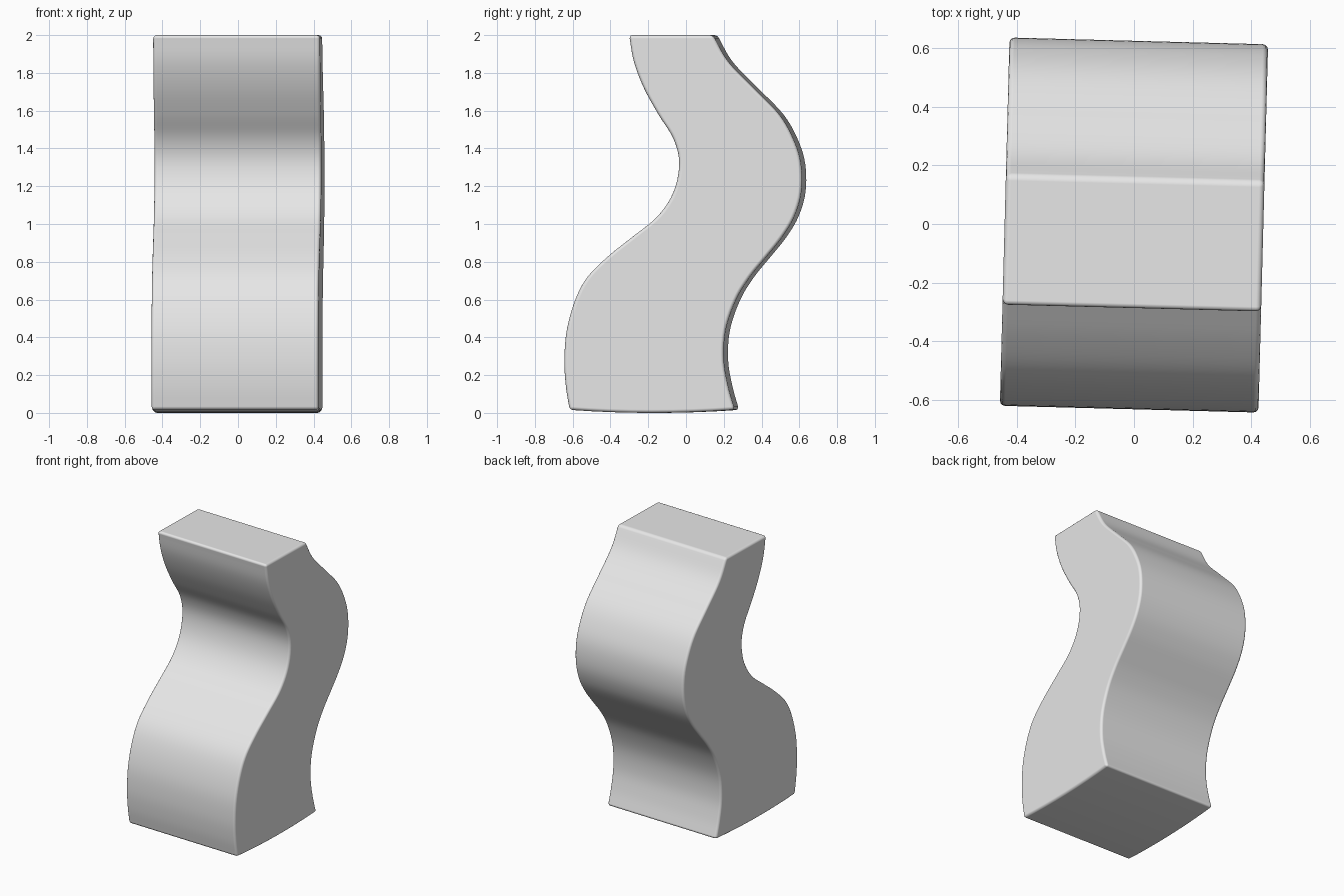
import bpy, bmesh, math
from mathutils import Vector, Matrix

cube = bpy.data.objects.get("Cube")
if cube:
    bpy.data.objects.remove(cube, do_unlink=True)

HALF_WIDTH = 0.442
STEPS = 5      # smooth rows between profile stations
COLUMNS = 8    # divisions from front to back

# Profile stations: height, front depth, back depth
stations = [Vector(s) for s in (
    (0.016, -0.605, 0.27), (0.14, -0.625, 0.235), (0.28, -0.633, 0.212),
    (0.44, -0.62, 0.222), (0.60, -0.575, 0.277), (0.72, -0.51, 0.35),
    (0.83, -0.40, 0.44), (0.93, -0.275, 0.52), (1.04, -0.14, 0.585),
    (1.17, -0.055, 0.622), (1.32, -0.025, 0.62), (1.45, -0.055, 0.58),
    (1.58, -0.135, 0.505), (1.72, -0.212, 0.37), (1.86, -0.265, 0.235),
    (2.0, -0.29, 0.155))]


def smooth_rows(points, steps):
    """Smooth curve that passes through every station."""
    ends = [2 * points[0] - points[1]] + points + [2 * points[-1] - points[-2]]
    rows = []
    for a, b, c, d in zip(ends, ends[1:], ends[2:], ends[3:]):
        for i in range(steps):
            t = i / steps
            rows.append(b + (c - a) * t / 2
                        + (a - 2.5 * b + 2 * c - d / 2) * t ** 2
                        + (1.5 * (b - c) + (d - a) / 2) * t ** 3)
    return rows + [points[-1]]


# S-shaped side wall, built as a grid of quads
bm = bmesh.new()
grid = []
for r, (z, front, back) in enumerate(smooth_rows(stations, STEPS)):
    row = []
    for c in range(COLUMNS + 1):
        t = c / COLUMNS
        sag = z * 4 * t * (1 - t) if r == 0 else 0  # gently bowed underside
        row.append(bm.verts.new((-HALF_WIDTH, front + (back - front) * t, z - sag)))
    grid.append(row)
for low, high in zip(grid, grid[1:]):
    for c in range(COLUMNS):
        bm.faces.new((low[c], low[c + 1], high[c + 1], high[c]))

# Extrude the wall across the full width and turn the block slightly
extruded = bmesh.ops.extrude_face_region(bm, geom=bm.faces[:], use_keep_orig=True)
moved = [v for v in extruded["geom"] if isinstance(v, bmesh.types.BMVert)]
bmesh.ops.translate(bm, verts=moved, vec=(2 * HALF_WIDTH, 0, 0))
bmesh.ops.recalc_face_normals(bm, faces=bm.faces[:])
bm.transform(Matrix.Rotation(math.radians(-1.5), 4, "Z"))
for face in bm.faces:
    face.smooth = True

mesh = bpy.data.meshes.new("curved_block")
bm.to_mesh(mesh)
bm.free()
block = bpy.data.objects.new("curved_block", mesh)
bpy.context.collection.objects.link(block)

# Softly rounded rims
bevel = block.modifiers.new("rounded_rims", "BEVEL")
bevel.width = 0.018
bevel.segments = 3
bevel.limit_method = "ANGLE"
bevel.angle_limit = math.radians(35)
bevel.harden_normals = True

# Light grey finish
grey = bpy.data.materials.new("light_grey")
grey.use_nodes = True
grey.diffuse_color = (0.8, 0.8, 0.8, 1)
grey.node_tree.nodes["Principled BSDF"].inputs["Base Color"].default_value = (0.8, 0.8, 0.8, 1)
mesh.materials.append(grey)
